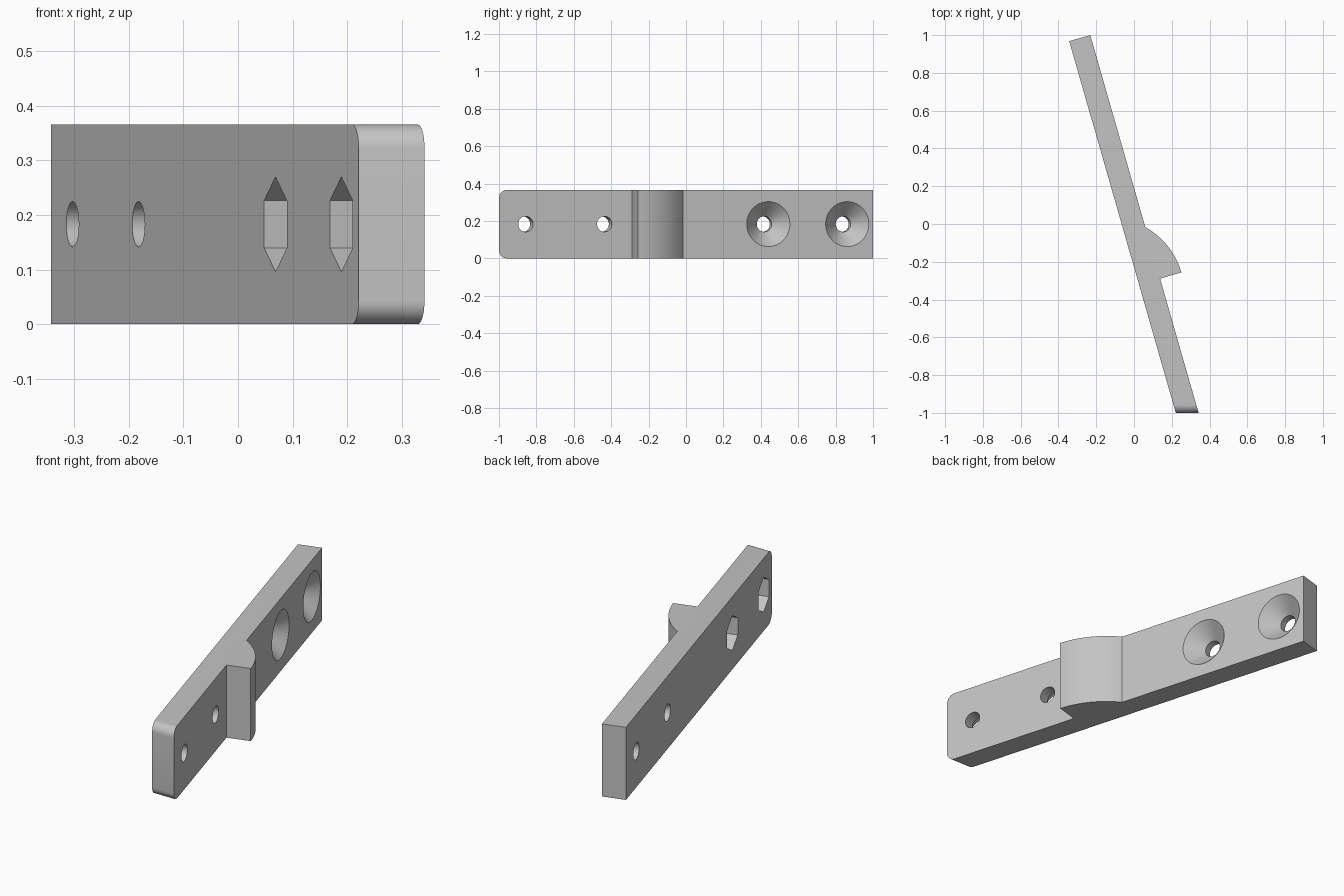
import bpy
import bmesh
from math import sin, cos, tan, radians, pi
from mathutils import Vector

cube = bpy.data.objects.get("Cube")
if cube:
    bpy.data.objects.remove(cube)

TILT = radians(16)
ALONG = Vector((-sin(TILT), cos(TILT), 0))    # along the bar, towards the back
OUT = Vector((cos(TILT), sin(TILT), 0))       # normal of the countersunk side
THICK, HEIGHT, HALF_X = 0.116, 0.366, 0.342
HOLE_R = 0.0415
CORNER = Vector((HALF_X, -1, 0))              # front end of the outer side

grey = bpy.data.materials.new("plain grey")
grey.use_nodes = True
grey.diffuse_color = (0.55, 0.55, 0.55, 1)
grey.node_tree.nodes["Principled BSDF"].inputs["Base Color"].default_value = grey.diffuse_color


def outer_point(y, z=0.0):
    """Point on the outer side of the bar at a given y."""
    return CORNER + ALONG * ((y + 1) / cos(TILT)) + Vector((0, 0, z))


def make_object(name, bm):
    bmesh.ops.recalc_face_normals(bm, faces=bm.faces)
    mesh = bpy.data.meshes.new(name)
    bm.to_mesh(mesh)
    bm.free()
    mesh.materials.append(grey)
    obj = bpy.data.objects.new(name, mesh)
    bpy.context.collection.objects.link(obj)
    return obj


def cut(target, y, rings, sides):
    """Cut a turned shape given as (offset along OUT, radius) rings."""
    bm = bmesh.new()
    centre = outer_point(y, HEIGHT / 2)
    up = Vector((0, 0, 1))
    loops = []
    for offset, r in rings:
        angles = [2 * pi * i / sides for i in range(sides)]
        loops.append([bm.verts.new(centre + OUT * offset + up * r * cos(a) + ALONG * r * sin(a))
                      for a in angles])
    for a, b in zip(loops, loops[1:]):
        for i in range(sides):
            j = (i + 1) % sides
            bm.faces.new((a[i], a[j], b[j], b[i]))
    bm.faces.new(loops[0])
    bm.faces.new(loops[-1])
    cutter = make_object("hole_cutter", bm)
    cutter.hide_render = True
    mod = target.modifiers.new("hole", 'BOOLEAN')
    mod.operation = 'DIFFERENCE'
    mod.solver = 'EXACT'
    mod.object = cutter
    bpy.context.view_layer.objects.active = target
    bpy.ops.object.modifier_apply(modifier=mod.name)
    bpy.data.objects.remove(cutter)


# Bar outline with the curved catch on its outer side
step = outer_point(-0.289)
radius, arc = 0.4, radians(45)
catch_height = radius * (1 - cos(arc))
hub = step + OUT * (catch_height - radius)
catch = [hub + OUT * radius * cos(arc * i / 20) + ALONG * radius * sin(arc * i / 20)
         for i in range(21)]
back = outer_point(1)
outline = [CORNER, step, *catch, back, back - OUT * THICK,
           CORNER - Vector((THICK / cos(TILT), 0, 0))]

bm = bmesh.new()
base = bm.faces.new([bm.verts.new(p) for p in outline])
top = bmesh.ops.extrude_face_region(bm, geom=[base])
bmesh.ops.translate(bm, vec=(0, 0, HEIGHT),
                    verts=[v for v in top["geom"] if isinstance(v, bmesh.types.BMVert)])

# Rounded top and bottom edges of the front end
front_edges = [e for e in bm.edges
               if all(v.co.y < -0.999 for v in e.verts)
               and abs(e.verts[0].co.z - e.verts[1].co.z) < 0.001]
bmesh.ops.bevel(bm, geom=front_edges, offset=0.043, segments=10, profile=0.5, affect='EDGES')
bar = make_object("latch_bar", bm)

# Front pair: bolt holes with hexagonal nut pockets on the inner side
for y in (-0.857, -0.436):
    cut(bar, y, [(0.02, HOLE_R), (-THICK - 0.02, HOLE_R)], 48)
    cut(bar, y, [(-0.06, 0.087), (-THICK - 0.02, 0.087)], 6)

# Back pair: countersunk screw holes
for y in (0.44, 0.862):
    cut(bar, y, [(0.01, 0.13), (HOLE_R - 0.12, HOLE_R), (-THICK - 0.02, HOLE_R)], 64)

bpy.ops.object.select_all(action='DESELECT')
bar.select_set(True)
bpy.context.view_layer.objects.active = bar
bpy.ops.object.shade_smooth_by_angle(angle=radians(25))
